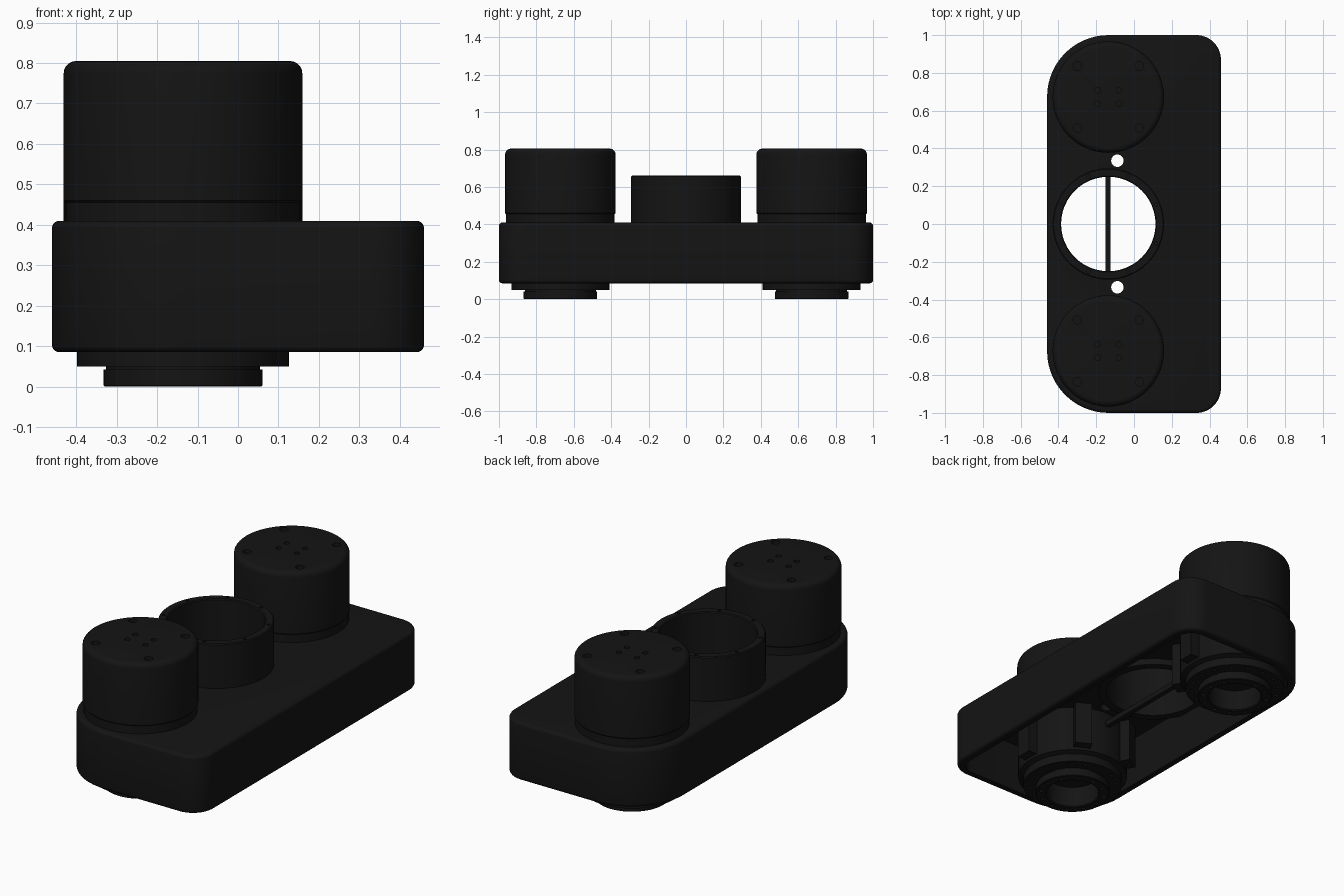
import bpy, bmesh, math
from mathutils import Vector

if "Cube" in bpy.data.objects:
    bpy.data.objects.remove(bpy.data.objects["Cube"])

CX, MY = -0.136, 0.672   # shared axis x, motor offset in y
mat = bpy.data.materials.new("black")
mat.diffuse_color = (0.007, 0.007, 0.007, 1)
mat.use_nodes = True
mat.node_tree.nodes["Principled BSDF"].inputs["Base Color"].default_value = mat.diffuse_color


def finish(name, bm):
    bmesh.ops.recalc_face_normals(bm, faces=bm.faces)
    me = bpy.data.meshes.new(name)
    bm.to_mesh(me)
    bm.free()
    ob = bpy.data.objects.new(name, me)
    bpy.context.collection.objects.link(ob)
    me.materials.append(mat)
    return ob


def loft(name, rings, closed=False):
    """Skin equal-length loops; cap the ends, or join last to first."""
    bm = bmesh.new()
    loops = [[bm.verts.new(p) for p in r] for r in rings]
    n = len(loops[0])
    pairs = list(zip(loops, loops[1:])) + ([(loops[-1], loops[0])] if closed else [])
    for a, b in pairs:
        for i in range(n):
            j = (i + 1) % n
            bm.faces.new((a[i], a[j], b[j], b[i]))
    if not closed:
        bm.faces.new(loops[0])
        bm.faces.new(loops[-1])
    return finish(name, bm)


def lathe(name, profile, x, y, n=64, closed=False):
    return loft(name, [[(x + r * math.cos(2 * math.pi * i / n), y + r * math.sin(2 * math.pi * i / n), z)
                        for i in range(n)] for r, z in profile], closed)


def outline(inset, z):
    """Housing outline: large corner radius on -x, small on +x."""
    pts = []
    for sx, sy, rad, a0 in ((1, 1, .13, 0), (-1, 1, .325, 90), (-1, -1, .325, 180), (1, -1, .13, 270)):
        cx, cy = sx * (.46 - rad), sy * (1 - rad)
        for i in range(15):
            a = math.radians(a0 + 90 * i / 14)
            pts.append((cx + (rad - inset) * math.cos(a), cy + (rad - inset) * math.sin(a), z))
    return pts


def cut(ob, holes):
    """Drill vertical holes given as (x, y, radius, z0, z1, sides)."""
    bm = bmesh.new()
    for x, y, r, z0, z1, n in holes:
        g = bmesh.ops.create_cone(bm, cap_ends=True, segments=n, radius1=r, radius2=r, depth=z1 - z0)
        bmesh.ops.translate(bm, verts=g["verts"], vec=Vector((x, y, (z0 + z1) / 2)))
    c = finish("hole_cutter", bm)
    c.hide_render = True
    m = ob.modifiers.new("holes", "BOOLEAN")
    m.operation, m.solver, m.object = "DIFFERENCE", "EXACT", c
    bpy.context.view_layer.objects.active = ob
    bpy.ops.object.modifier_apply(modifier=m.name)
    bpy.data.objects.remove(c)


def box(name, loc, size, rot=0):
    bm = bmesh.new()
    g = bmesh.ops.create_cube(bm, size=1)
    bmesh.ops.scale(bm, verts=g["verts"], vec=Vector(size))
    ob = finish(name, bm)
    ob.location, ob.rotation_euler.z = loc, rot
    return ob


def circle(x, y, r, n, hole, z0, z1, phase=0):
    return [(x + r * math.cos(2 * math.pi * i / n + phase), y + r * math.sin(2 * math.pi * i / n + phase),
             hole, z0, z1, 12) for i in range(n)]


# housing: rounded shell, open underneath
R = .018
arc = [(R * (1 - math.sin(t * math.pi / 8)), R * (1 - math.cos(t * math.pi / 8))) for t in range(5)]
prof = [(i, .41 - d) for i, d in arc[::1]]
prof = [(R * (1 - math.sin(t * math.pi / 8)), .41 - R * (1 - math.cos(t * math.pi / 8))) for t in range(5)]
prof += [(R * (1 - math.cos(t * math.pi / 8)), .085 + R * (1 - math.sin(t * math.pi / 8))) for t in range(5)]
prof += [(.045, .085), (.045, .365)]
housing = loft("housing", [outline(i, z) for i, z in prof])
cut(housing, [(CX, 0, .27, .3, .5, 48)] + [(-.088, s * .335, .033, .3, .5, 24) for s in (1, -1)])

# centre tube, with bolt holes around the rim
tube = lathe("centre_tube", [(.25, .655), (.255, .66), (.29, .66), (.295, .655), (.295, .33), (.25, .33)],
             CX, 0, 48, True)
cut(tube, circle(CX, 0, .273, 8, .009, .64, .7, math.pi / 8))

# thin bar spanning the opening below
box("cross_bar", (CX - .002, 0, .3), (.028, .8, .03))

for s, tag in ((1, "back"), (-1, "front")):
    y = s * MY
    # motor can with rounded top
    can = [(.265 + .03 * math.sin(t * math.pi / 10), .775 + .03 * math.cos(t * math.pi / 10)) for t in range(6)]
    can += [(.295, .46), (.291, .455), (.291, .38)]
    motor = lathe(tag + "_motor", can, CX, y)
    holes = [(CX + i * .057, y + j * .036, .015, .77, .9, 16) for i in (1, -1) for j in (1, -1)]
    cut(motor, holes + circle(CX, y, .232, 4, .023, .785, .9, math.pi / 4))

    # gearbox inside the housing, stepping down to the output ring
    gear = [(.29, .38), (.29, .105), (.262, .095), (.262, .05), (.19, .05), (.19, .042),
            (.196, .042), (.196, .003), (.193, 0), (.145, 0), (.14, .005), (.14, .12), (.05, .12), (.05, .38)]
    gearbox = lathe(tag + "_gearbox", gear, CX, y, 64, True)
    cut(gearbox, circle(CX, y, .168, 12, .011, -.05, .03) + circle(CX, y, .23, 16, .01, 0, .065))

    # mounting ribs tying the gearbox to the shell
    for k in (0, -s * 1.05, s * 1.05 + math.pi):
        box(tag + "_rib", (CX + .3 * math.cos(k), y + .3 * math.sin(k), .25), (.08, .09, .26), k)

for ob in list(bpy.context.collection.objects):
    bpy.ops.object.select_all(action="DESELECT")
    ob.select_set(True)
    bpy.context.view_layer.objects.active = ob
    bpy.ops.object.shade_smooth_by_angle(angle=math.radians(30))
